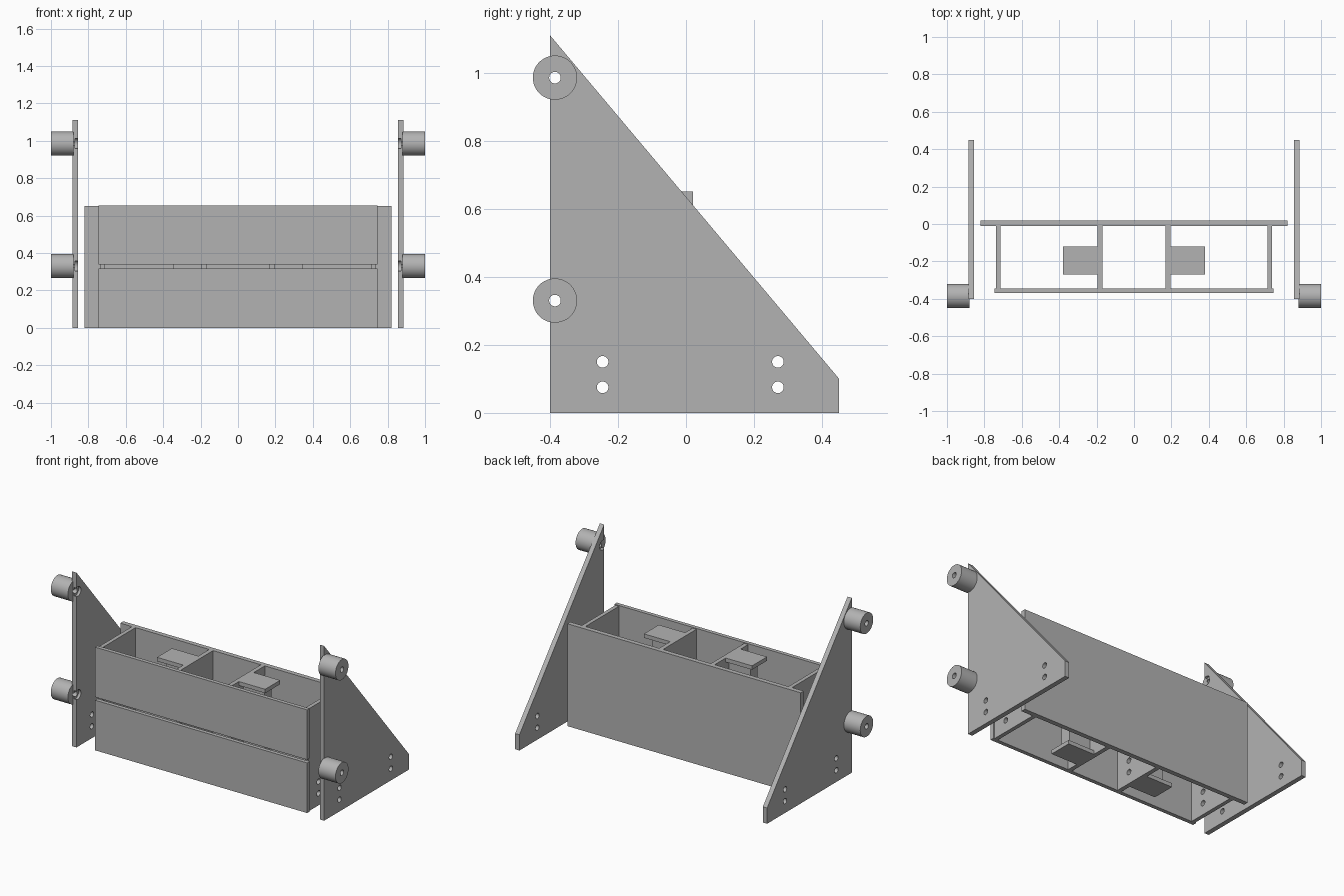
import bpy
import bmesh
from math import pi
from mathutils import Matrix, Vector

if "Cube" in bpy.data.objects:
    bpy.data.objects.remove(bpy.data.objects["Cube"], do_unlink=True)

grey = bpy.data.materials.new("plain grey")
grey.use_nodes = True
grey.diffuse_color = (0.45, 0.45, 0.45, 1)
grey.node_tree.nodes["Principled BSDF"].inputs["Base Color"].default_value = (0.45, 0.45, 0.45, 1)

HOLE_R = 0.017
ROLLER_Y = -0.385
ROLLER_Z = (0.33, 0.985)
BOLT_Z = (0.075, 0.15)


def finish(name, bm):
    bmesh.ops.recalc_face_normals(bm, faces=bm.faces)
    mesh = bpy.data.meshes.new(name)
    bm.to_mesh(mesh)
    bm.free()
    mesh.materials.append(grey)
    obj = bpy.data.objects.new(name, mesh)
    bpy.context.collection.objects.link(obj)
    return obj


def box(name, x, y, z):
    bm = bmesh.new()
    size = [b - a for a, b in (x, y, z)]
    mid = Vector([(a + b) / 2 for a, b in (x, y, z)])
    bmesh.ops.create_cube(bm, size=1, matrix=Matrix.Translation(mid) @ Matrix.Diagonal((*size, 1)))
    return finish(name, bm)


def rod(name, x, y, z, radius):
    """Cylinder along x between the two x values."""
    bm = bmesh.new()
    place = Matrix.Translation((sum(x) / 2, y, z)) @ Matrix.Rotation(pi / 2, 4, "Y")
    bmesh.ops.create_cone(bm, cap_ends=True, segments=48, radius1=radius, radius2=radius,
                          depth=x[1] - x[0], matrix=place)
    return finish(name, bm)


def activate(obj):
    bpy.ops.object.select_all(action="DESELECT")
    obj.select_set(True)
    bpy.context.view_layer.objects.active = obj


def drill(obj, x, y, z, radius=HOLE_R):
    cutter = rod("cutter", x, y, z, radius)
    cutter.hide_render = True
    mod = obj.modifiers.new("hole", "BOOLEAN")
    mod.operation = "DIFFERENCE"
    mod.solver = "EXACT"
    mod.object = cutter
    activate(obj)
    bpy.ops.object.modifier_apply(modifier=mod.name)
    bpy.data.objects.remove(cutter, do_unlink=True)


def mirror(obj):
    obj.modifiers.new("mirror", "MIRROR")


def smooth(obj):
    activate(obj)
    bpy.ops.object.shade_smooth_by_angle(angle=pi / 6)


# Sloping side plates with bolt holes and counterbored roller holes
bm = bmesh.new()
outline = [(-0.4, 0), (0.45, 0), (0.45, 0.1), (-0.4, 1.11)]
face = bm.faces.new([bm.verts.new((0.855, y, z)) for y, z in outline])
grown = bmesh.ops.extrude_face_region(bm, geom=[face])["geom"]
bmesh.ops.translate(bm, vec=(0.03, 0, 0), verts=[v for v in grown if isinstance(v, bmesh.types.BMVert)])
plate = finish("side_plates", bm)
for y in (-0.245, 0.27):
    for z in BOLT_Z:
        drill(plate, (0.8, 0.95), y, z)
for z in ROLLER_Z:
    drill(plate, (0.8, 0.872), ROLLER_Y, z, 0.03)
    drill(plate, (0.8, 0.95), ROLLER_Y, z)
smooth(plate)
mirror(plate)

# Hollow rollers on the outside of the plates
for label, z in zip(("lower", "upper"), ROLLER_Z):
    roller = rod(label + "_rollers", (0.88, 1.0), ROLLER_Y, z, 0.065)
    drill(roller, (0.8, 1.1), ROLLER_Y, z)
    smooth(roller)
    mirror(roller)

# Wide back panel and split front panel
box("back_panel", (-0.82, 0.82), (-0.01, 0.02), (0, 0.65))
box("lower_front_panel", (-0.745, 0.745), (-0.37, -0.345), (0, 0.318))
box("upper_front_panel", (-0.745, 0.745), (-0.37, -0.345), (0.338, 0.655))

# Dividers between the panels, drilled near the bottom
for label, x in (("inner", (0.168, 0.195)), ("end", (0.713, 0.738))):
    divider = box(label + "_dividers", x, (-0.345, -0.01), (0, 0.65))
    for z in BOLT_Z:
        drill(divider, (x[0] - 0.05, x[1] + 0.05), -0.245, z)
    smooth(divider)
    mirror(divider)

# Cable spools: a core with a flange at the top and bottom
mirror(box("spool_cores", (0.195, 0.345), (-0.225, -0.155), (0.02, 0.63)))
mirror(box("spool_top_flanges", (0.195, 0.38), (-0.27, -0.12), (0.625, 0.65)))
mirror(box("spool_bottom_flanges", (0.195, 0.38), (-0.27, -0.12), (0, 0.025)))
